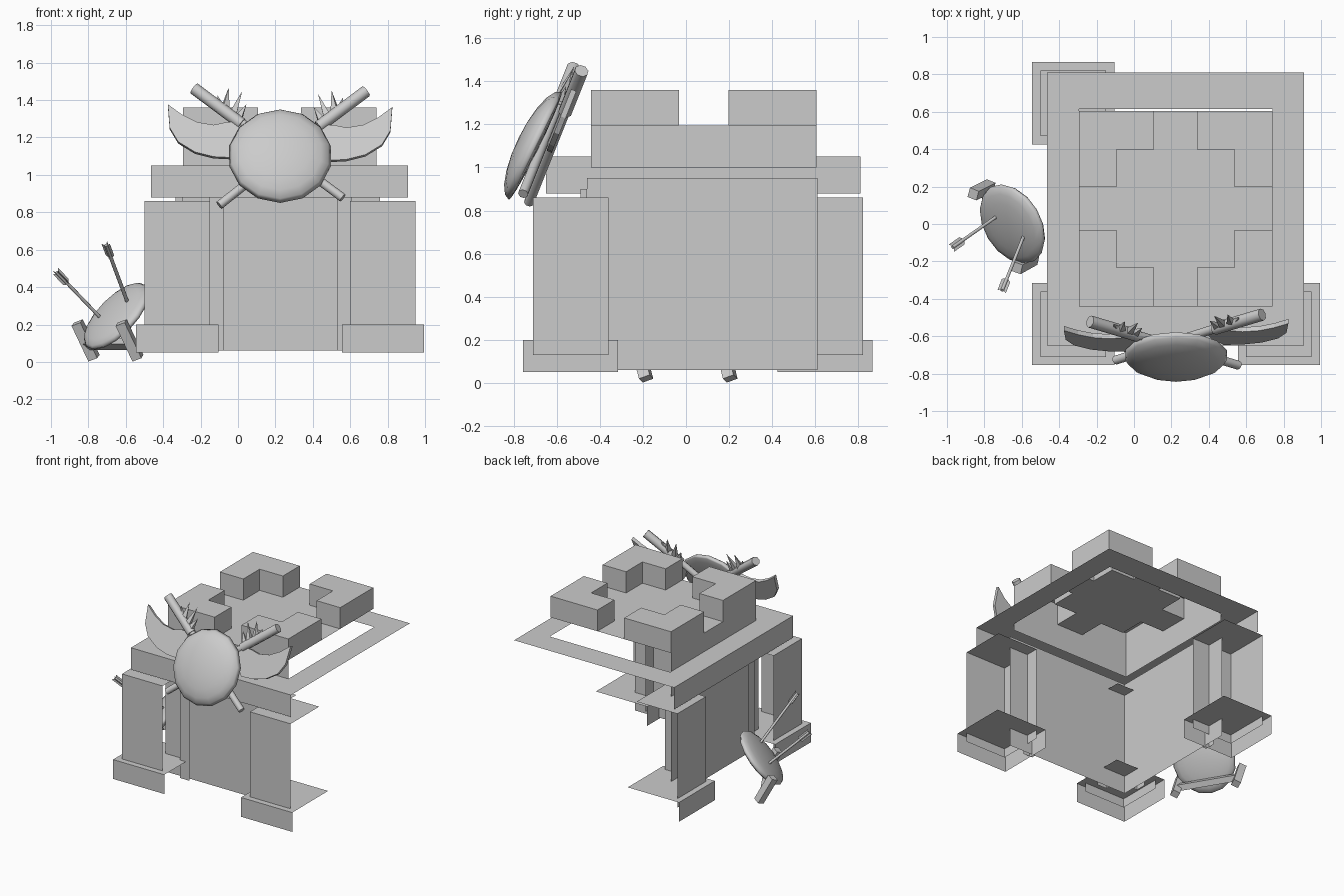
import bpy, bmesh, math
from mathutils import Vector, Matrix

if "Cube" in bpy.data.objects:
    bpy.data.objects.remove(bpy.data.objects["Cube"])

CX = 0.225  # tower centre line


def make(name, verts, faces):
    me = bpy.data.meshes.new(name)
    me.from_pydata([tuple(v) for v in verts], [], faces)
    ob = bpy.data.objects.new(name, me)
    bpy.context.collection.objects.link(ob)
    return ob


def half_box(name, x0, x1, y0, y1, z0, z1, top=True):
    """Open block keeping only the front, left and (optional) top faces."""
    v = [(x0, y0, z0), (x1, y0, z0), (x0, y1, z0),
         (x0, y0, z1), (x1, y0, z1), (x0, y1, z1), (x1, y1, z1)]
    f = [(0, 1, 4, 3), (2, 0, 3, 5)]
    if top:
        f.append((3, 4, 6, 5))
    return make(name, v, f)


def prism(name, pts, d, bottom=True):
    """Extrude a closed 3D outline along vector d."""
    n = len(pts)
    v = [Vector(p) for p in pts] + [Vector(p) + Vector(d) for p in pts]
    f = [(i, (i + 1) % n, (i + 1) % n + n, i + n) for i in range(n)]
    f.append(tuple(range(n, 2 * n)))
    if bottom:
        f.append(tuple(range(n))[::-1])
    ob = make(name, v, f)
    if bottom:
        bm = bmesh.new()
        bm.from_mesh(ob.data)
        bmesh.ops.recalc_face_normals(bm, faces=bm.faces)
        bm.to_mesh(ob.data)
        bm.free()
    return ob


def rod(name, a, b, r1, r2=None, n=8, smooth=False):
    """Cylinder, cone or square bar between two points."""
    a, b = Vector(a), Vector(b)
    d = b - a
    m = Matrix.Translation((a + b) / 2) @ d.to_track_quat('Z', 'Y').to_matrix().to_4x4()
    bm = bmesh.new()
    bmesh.ops.create_cone(bm, cap_ends=True, segments=n, radius1=r1,
                          radius2=r1 if r2 is None else r2, depth=d.length, matrix=m)
    ob = make(name, [], [])
    bm.to_mesh(ob.data)
    bm.free()
    if smooth:
        for p in ob.data.polygons:
            p.use_smooth = len(p.vertices) == 4
    return ob


def dome(name, c, normal, r, front, back, n=14):
    """Round shield-like body: bulging front and back of different depth."""
    bm = bmesh.new()
    bmesh.ops.create_uvsphere(bm, u_segments=n, v_segments=10, radius=1)
    for v in bm.verts:
        v.co = Vector((v.co.x * r, v.co.y * r, v.co.z * (front if v.co.z > 0 else back)))
    m = Matrix.Translation(c) @ Vector(normal).to_track_quat('Z', 'Y').to_matrix().to_4x4()
    bm.transform(m)
    ob = make(name, [], [])
    bm.to_mesh(ob.data)
    bm.free()
    for p in ob.data.polygons:
        p.use_smooth = True
    return ob


# Two main walls (the rear and right sides are open)
half_box("main_walls", -0.30, 0.76, -0.46, 0.61, 0.06, 0.95, top=False)

# Three corner pillars with footings
for tag, px, py in (("front_left", -0.50, -0.71), ("front_right", 0.60, -0.71), ("back_left", -0.50, 0.47)):
    half_box("pillar_" + tag, px, px + 0.35, py, py + 0.35, 0.13, 0.86)
    half_box("footing_" + tag, px - 0.045, px + 0.395, py - 0.045, py + 0.395, 0.05, 0.20)

# Slim pilasters beside the pillars
for x in (-0.155, 0.53):
    half_box("front_pilaster", x, x + 0.08, -0.49, -0.46, 0.06, 0.90)
for y in (-0.365, 0.395):
    half_box("side_pilaster", -0.335, -0.30, y, y + 0.08, 0.06, 0.90)

# Ledge: outer faces and flat ring on top
half_box("ledge_faces", -0.465, 0.91, -0.65, 0.81, 0.88, 1.05, top=False)
ring = [(-0.465, -0.65), (0.91, -0.65), (0.91, 0.81), (-0.465, 0.81),
        (-0.295, -0.44), (0.74, -0.44), (0.74, 0.615), (-0.295, 0.615)]
make("ledge_top", [(x, y, 1.05) for x, y in ring],
     [(i, (i + 1) % 4, (i + 1) % 4 + 4, i + 4) for i in range(4)])

# Parapet: lower band, cross-shaped floor and four L-shaped merlons
X0, X1, Y0, Y1 = -0.295, 0.74, -0.44, 0.605
half_box("parapet_band", X0, X1, Y0, Y1, 1.00, 1.195, top=False)
cx, cy = (X0 + X1) / 2, (Y0 + Y1) / 2
quarter = [(0.115, Y1 - cy), (0.115, 0.315), (0.315, 0.315), (0.315, 0.115), (X1 - cx, 0.115)]
cross = []
for sx, sy in ((1, 1), (1, -1), (-1, -1), (-1, 1)):
    q = quarter if sx * sy > 0 else quarter[::-1]
    cross += [(cx + sx * x, cy + sy * y, 1.195) for x, y in q]
    # merlon outline closes at the outer corner
    L = quarter[::-1] + [(quarter[0][0], Y1 - cy), (X1 - cx, Y1 - cy)]
    L = [p for i, p in enumerate(L) if p not in L[:i]]
    pts = [(cx + sx * x, cy + sy * y, 1.195) for x, y in L]
    if sx * sy > 0:
        pts.reverse()
    prism("merlon", pts, (0, 0, 0.165), bottom=False)
make("parapet_floor", cross[::-1], [tuple(range(len(cross)))])

# Round shield leaning on the front
dome("front_shield", (CX, -0.70, 1.10), (0, -0.90, 0.44), 0.278, 0.085, 0.02)


# Crossed axes behind the shield, laid out in a leaning plane
def P(x, z, side=1, off=0.0):
    return Vector((CX + side * (x - CX), -0.625 + 0.4 * (z - 1.15) - off * 0.93, z + off * 0.37))


blade = [(-0.375, 1.365), (-0.365, 1.24), (-0.32, 1.165), (-0.23, 1.11), (-0.13, 1.085),
         (-0.03, 1.08), (0.03, 1.15), (0.06, 1.22), (0.0, 1.27), (-0.06, 1.27),
         (-0.13, 1.255), (-0.22, 1.27), (-0.30, 1.31)]
spikes = [((-0.09, 1.35), (-0.11, 1.42)), ((-0.07, 1.34), (-0.05, 1.46)),
          ((-0.03, 1.31), (0.022, 1.44)), ((0.0, 1.29), (0.045, 1.37))]
for s, tag in ((1, "left"), (-1, "right")):
    o = 0.02 * s
    low = (0.56, 0.87) if s > 0 else (0.55, 0.845)
    rod("axe_handle_" + tag, P(*low, s, o), P(-0.10, 1.36, s, o), 0.024, smooth=True)
    rod("axe_grip_" + tag, P(0.02, 1.265, s, o), P(-0.235, 1.455, s, o), 0.033, smooth=True)
    face = [P(x, z, s, o - 0.013) for x, z in blade]
    prism("axe_blade_" + tag, face, (0, -0.024, 0.010))
    for a, b in spikes:
        rod("axe_spike_" + tag, P(*a, s, o), P(*b, s, o), 0.028, 0.0, 4)

# Archery target leaning at the left side
n = Vector((-0.66, -0.39, 0.64)).normalized()
dome("archery_target", (-0.65, 0.0, 0.245), n, 0.23, 0.05, 0.05, 16)

# Target stand: two legs and a crossbar
legs = [((-0.77, 0.205, 0.02), (-0.86, 0.16, 0.21)), ((-0.535, -0.185, 0.02), (-0.625, -0.235, 0.21))]
for a, b in legs:
    rod("target_leg", a, b, 0.038, n=4)
mid = [(Vector(a) * 0.6 + Vector(b) * 0.4) for a, b in legs]
rod("target_crossbar", mid[0], mid[1], 0.032, n=4)

# Arrows stuck in the target, with crossed fletching
for a, b in (((-0.72, 0.05, 0.22), (-0.97, -0.125, 0.48)), ((-0.58, -0.04, 0.29), (-0.705, -0.355, 0.625))):
    a, b = Vector(a), Vector(b)
    rod("arrow_shaft", a, b, 0.010, n=6, smooth=True)
    d = (b - a).normalized()
    u = d.cross(Vector((0, 0, 1))).normalized()
    for k in (u, d.cross(u)):
        w = k * 0.024
        make("arrow_fletching", [b - d * 0.10, b - d * 0.08 + w, b + d * 0.01 + w, b - d * 0.01,
                                 b + d * 0.01 - w, b - d * 0.08 - w],
             [(0, 1, 2, 3), (0, 3, 4, 5)])
